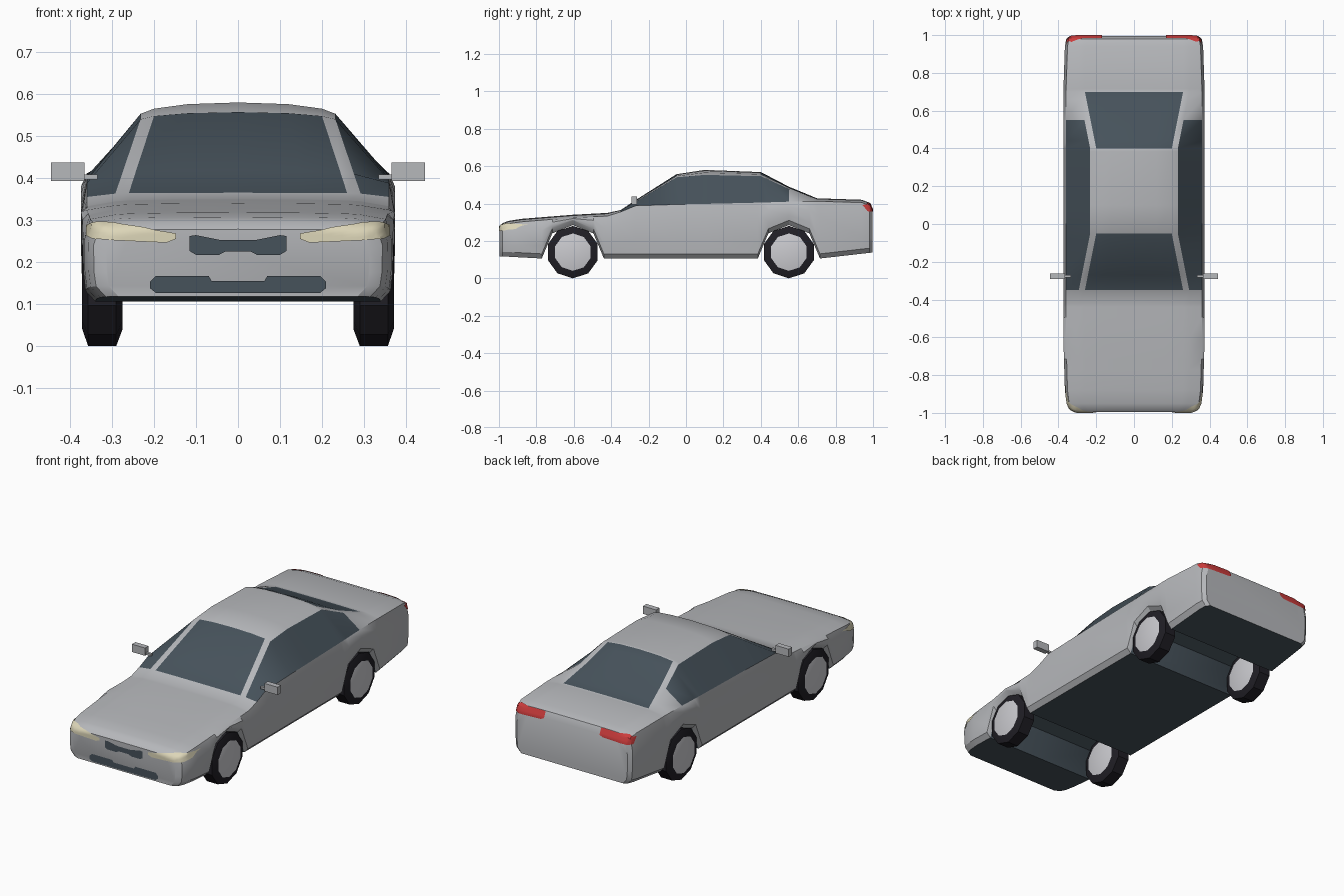
import bpy, bmesh, math
from mathutils import Vector
from mathutils.bvhtree import BVHTree

cube = bpy.data.objects.get("Cube")
if cube:
    bpy.data.objects.remove(cube, do_unlink=True)


def material(name, color):
    mat = bpy.data.materials.new(name)
    mat.use_nodes = True
    rgba = (*color, 1)
    mat.diffuse_color = rgba
    for node in mat.node_tree.nodes:
        if node.type == 'BSDF_PRINCIPLED':
            node.inputs["Base Color"].default_value = rgba
            node.inputs["Roughness"].default_value = 0.6
    return mat


PAINT = material("silver_paint", (.47, .48, .50))
GLASS = material("slate_glass", (.062, .085, .105))
TYRE = material("black_rubber", (.014, .013, .018))
HUB = material("light_hub", (.6, .6, .63))
CREAM = material("cream_light", (.72, .67, .48))
RED = material("red_light", (.6, .045, .045))


def finish(bm, name, mats):
    mesh = bpy.data.meshes.new(name)
    bm.to_mesh(mesh)
    bm.free()
    for mat in mats:
        mesh.materials.append(mat)
    obj = bpy.data.objects.new(name, mesh)
    bpy.context.scene.collection.objects.link(obj)
    bpy.ops.object.select_all(action='DESELECT')
    obj.select_set(True)
    bpy.context.view_layer.objects.active = obj
    bpy.ops.object.shade_smooth_by_angle(angle=math.radians(30))
    return obj


def sample(table, t):
    """Linear interpolation in a table whose first column is the key."""
    for a, b in zip(table, table[1:]):
        if t <= b[0]:
            f = (t - a[0]) / (b[0] - a[0])
            return [p + (q - p) * f for p, q in zip(a[1:], b[1:])]
    return table[-1][1:]


def loft(bm, rings):
    """Skin closed rings and cap both ends; returns (ring, column, face)."""
    loops = [[bm.verts.new(p) for p in ring] for ring in rings]
    n = len(loops[0])
    faces = []
    for i, (a, b) in enumerate(zip(loops, loops[1:])):
        for j in range(n):
            k = (j + 1) % n
            faces.append((i, j, bm.faces.new((a[j], a[k], b[k], b[j]))))
    caps = [bm.faces.new(loops[0]), bm.faces.new(loops[-1])]
    bmesh.ops.recalc_face_normals(bm, faces=bm.faces)
    return faces, caps


# Upper shape: y, centre height, pillar height, glass half width,
# shoulder half width, shoulder height
UPPER = [
    (-.996, .278, .276, .22, .30, .268),
    (-.98, .295, .292, .235, .33, .282),
    (-.95, .307, .303, .25, .343, .292),
    (-.88, .318, .313, .26, .352, .302),
    (-.605, .34, .335, .26, .36, .324),
    (-.42, .35, .345, .26, .36, .333),
    (-.35, .365, .363, .26, .36, .355),
    (-.27, .418, .41, .244, .36, .388),
    (-.05, .557, .54, .2, .36, .395),
    (.1, .58, .553, .2, .36, .398),
    (.4, .568, .546, .2, .36, .405),
    (.55, .49, .478, .23, .36, .41),
    (.7, .428, .424, .26, .36, .412),
    (.94, .42, .417, .26, .352, .405),
    (.98, .405, .402, .25, .345, .39),
    (.996, .37, .368, .24, .325, .36),
]
# Underside: floor height with a full-width arch over each axle
AXLES = {"front": -.605, "rear": .55}
UNDER = [(-.996, .118)]
for axle in AXLES.values():
    UNDER += [(axle + d, z) for d, z in
              ((-.166, .106), (-.11, .24), (0, .285), (.11, .24), (.166, .106))]
UNDER.append((.996, .138))


def section(y):
    top, pillar, glass, shoulder, sill = sample(UPPER, y)
    floor, = sample(UNDER, y)
    skirt = floor + .025
    half = [
        (0, top),
        (glass * .6, pillar + (top - pillar) * .85),
        (glass, pillar + (top - pillar) * .45),
        (glass + .032, pillar),
        (shoulder, sill),
        (shoulder + .014, sill + (skirt - sill) * .3),
        (shoulder + .013, sill + (skirt - sill) * .75),
        (shoulder + .008, skirt),
        (shoulder - .015, floor),
        (0, floor),
    ]
    ring = half + [(-x, z) for x, z in half[-2:0:-1]]
    return [(x, y, z) for x, z in ring]


# Body with inlaid windows and dark underside
stations = sorted({row[0] for row in UPPER} | {row[0] for row in UNDER})
body = bmesh.new()
faces, _ = loft(body, [section(y) for y in stations])
columns = len(section(0))
for i, j, face in faces:
    y = (stations[i] + stations[i + 1]) / 2
    col = min(j, columns - 1 - j)
    screen = col < 2 and (-.35 < y < -.05 or .4 < y < .7)
    side_window = col == 3 and -.35 < y < .55
    if screen or side_window or col == 8:
        face.material_index = 1
surface = BVHTree.FromBMesh(body)
finish(body, "car_body", [PAINT, GLASS])


def decal(name, outline, facing, mat, steps=5, rows=5):
    """Thin panel laid on the body; outline holds (x, low z, high z)."""
    xs = [a[0] + (b[0] - a[0]) * s / steps
          for a, b in zip(outline, outline[1:]) for s in range(steps)]
    xs.append(outline[-1][0])
    bm = bmesh.new()
    grid = []
    for x in xs:
        low, high = sample(outline, x)
        line = []
        for r in range(rows + 1):
            z = low + (high - low) * r / rows
            hit, normal, _, _ = surface.ray_cast(
                Vector((x, facing * 2, z)), Vector((0, -facing, 0)))
            if hit is None:
                hit, normal, _, _ = surface.find_nearest(Vector((x, facing * .9, z)))
            if normal.y * facing < 0:
                normal = -normal
            line.append(bm.verts.new(hit + normal * .004))
        grid.append(line)
    for a, b in zip(grid, grid[1:]):
        for r in range(rows):
            face = bm.faces.new((a[r], b[r], b[r + 1], a[r + 1]))
            face.normal_update()
            if face.normal.y * facing < 0:
                face.normal_flip()
    finish(bm, name, [mat])


def mirrored(outline):
    return [(-x, lo, hi) for x, lo, hi in reversed(outline)]


# Grille and lower intake
grille = [(0, .225, .252), (.03, .225, .252), (.045, .217, .253),
          (.1, .217, .264), (.115, .226, .262)]
intake = [(0, .126, .155), (.063, .126, .155), (.07, .126, .167),
          (.195, .126, .167), (.21, .138, .152)]
decal("grille", mirrored(grille)[:-1] + grille, -1, GLASS)
decal("lower_intake", mirrored(intake)[:-1] + intake, -1, GLASS)

# Headlights and tail lights wrapping the corners
headlight = [(.148, .255, .268), (.17, .246, .272), (.3, .252, .292),
             (.345, .255, .293), (.358, .262, .287)]
taillight = [(.17, .37, .402), (.19, .362, .404), (.33, .356, .4),
             (.354, .358, .392)]
for name, shape, facing, mat in (("headlight", headlight, -1, CREAM),
                                 ("tail_light", taillight, 1, RED)):
    decal("left_" + name, shape, facing, mat)
    decal("right_" + name, mirrored(shape), facing, mat)

# Wheels: ten-sided tyres with chamfered shoulders and pale hub faces
SIDES = 10
for side_name, side in (("left", 1), ("right", -1)):
    for axle_name, axle in AXLES.items():
        bm = bmesh.new()
        rings = []
        for x, r in ((.275, .1), (.29, .14), (.357, .14), (.371, .1)):
            angles = [math.tau * k / SIDES for k in range(SIDES)]
            rings.append([(side * x, axle + r * math.sin(a), .14 - r * math.cos(a))
                          for a in angles])
        _, caps = loft(bm, rings)
        for cap in caps:
            cap.material_index = 1
        finish(bm, f"{axle_name}_{side_name}_wheel", [TYRE, HUB])


# Door mirrors on short stems
def box(name, center, size, mat):
    bm = bmesh.new()
    bmesh.ops.create_cube(bm, size=1)
    bmesh.ops.scale(bm, vec=size, verts=bm.verts)
    bmesh.ops.translate(bm, vec=center, verts=bm.verts)
    finish(bm, name, [mat])


for side_name, side in (("left", 1), ("right", -1)):
    box(side_name + "_mirror", (side * .406, -.276, .415), (.08, .03, .043), PAINT)
    box(side_name + "_mirror_stem", (side * .352, -.276, .402), (.035, .014, .012), PAINT)
